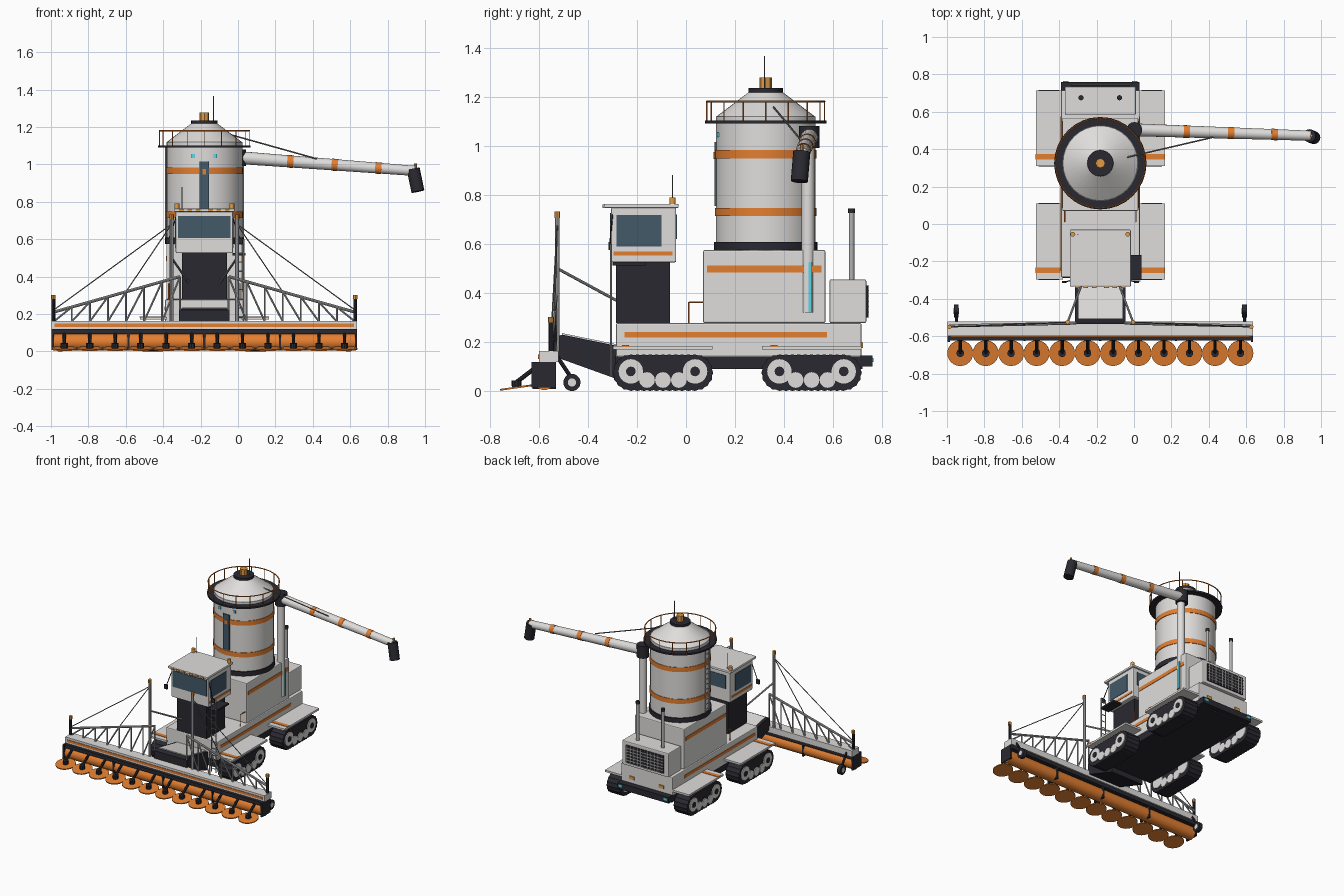
import bpy, bmesh, math
from mathutils import Matrix, Vector

old = bpy.data.objects.get("Cube")
if old:
    bpy.data.objects.remove(old)

CENTRE = -0.18  # the vehicle's own centre line; all widths below are measured from it


def material(name, r, g, b):
    m = bpy.data.materials.new(name)
    m.use_nodes = True
    m.diffuse_color = (r, g, b, 1)
    m.node_tree.nodes["Principled BSDF"].inputs["Base Color"].default_value = (r, g, b, 1)
    return m


grey = material("light grey paint", .74, .73, .715)
orange = material("orange paint", .77, .21, .03)
dark = material("dark rubber", .022, .022, .03)
glass = material("blue glass", .055, .1, .14)
cyan = material("cyan light", .1, .66, .8)
steel = material("steel", .45, .45, .45)
cable = material("cable grey", .2, .2, .2)
amber = material("amber light", .75, .33, .06)
smooth = []


def box(x0, x1, y0, y1, z0, z1):
    def add(bm):
        size = Matrix.Diagonal((x1 - x0, y1 - y0, z1 - z0, 1))
        mid = Matrix.Translation(((x0 + x1) / 2, (y0 + y1) / 2, (z0 + z1) / 2))
        bmesh.ops.create_cube(bm, size=1, matrix=mid @ size)
    return add


def rod(p, q, r, r2=None, sides=8):
    def add(bm):
        a, b = Vector(p), Vector(q)
        turn = (b - a).to_track_quat('Z', 'Y').to_matrix().to_4x4()
        bmesh.ops.create_cone(bm, cap_ends=True, segments=sides, radius1=r,
                              radius2=r if r2 is None else r2, depth=(b - a).length,
                              matrix=Matrix.Translation((a + b) / 2) @ turn)
    return add


def prism(profile, x0, x1):
    """Side profile of (y, z) points pulled across the width."""
    def add(bm):
        face = bm.faces.new([bm.verts.new((x0, y, z)) for y, z in profile])
        new = bmesh.ops.extrude_face_region(bm, geom=[face])["geom"]
        bmesh.ops.translate(bm, vec=(x1 - x0, 0, 0),
                            verts=[v for v in new if isinstance(v, bmesh.types.BMVert)])
    return add


def part(name, mat, *shapes, mirror=False, bevel=0):
    bm = bmesh.new()
    for s in shapes:
        s(bm)
    if mirror:
        copy = bmesh.ops.duplicate(bm, geom=bm.verts[:] + bm.edges[:] + bm.faces[:])["geom"]
        bmesh.ops.scale(bm, vec=(-1, 1, 1), verts=[v for v in copy if isinstance(v, bmesh.types.BMVert)])
    bmesh.ops.recalc_face_normals(bm, faces=bm.faces)
    mesh = bpy.data.meshes.new(name)
    bm.to_mesh(mesh)
    bm.free()
    mesh.materials.append(mat)
    ob = bpy.data.objects.new(name, mesh)
    ob.location.x = CENTRE
    bpy.context.collection.objects.link(ob)
    if bevel:
        mod = ob.modifiers.new("soft edges", 'BEVEL')
        mod.width, mod.segments = bevel, 2
    else:
        smooth.append(ob)


def ladder(name, mat, x0, x1, y0, y1, z0, z1, steps):
    rails = [rod((x, y, z0), (x, y, z1), .004) for x, y in ((x0, y0), (x1, y1))]
    gap = (z1 - z0) / steps
    rungs = [rod((x0, y0, z0 + gap * (i + .5)), (x1, y1, z0 + gap * (i + .5)), .003) for i in range(steps)]
    part(name, mat, *rails, *rungs)


# Chassis, body and engine housing
part("underframe", dark, box(-.205, .205, -.29, .72, .09, .14), box(-.21, .21, .71, .76, .1, .145))
part("chassis", grey, box(-.21, .21, -.285, .715, .14, .277), bevel=.006)
part("chassis_stripe", orange, box(.209, .213, -.25, .575, .218, .24), mirror=True)
part("body", grey, box(-.203, .203, .07, .568, .277, .575), bevel=.006)
part("body_stripe", orange, box(.202, .206, .085, .552, .484, .511), mirror=True)
part("engine_housing", grey, box(-.19, .19, .585, .735, .277, .455), bevel=.006)
part("grille", dark, box(-.155, .155, .73, .742, .3, .43))
part("grille_bars", grey, *[box(-.155, .155, .74, .747, .32 + .022 * i, .324 + .022 * i) for i in range(5)],
     *[box(-.14 + .028 * i, -.137 + .028 * i, .74, .747, .3, .43) for i in range(11)])
part("tail_lights", amber, box(.1, .14, .714, .722, .175, .197), mirror=True)
part("rear_markers", cyan, box(.17, .2, .757, .764, .118, .135), mirror=True)
part("exhausts", steel, rod((.103, .675, .45), (.103, .675, .73), .011, sides=12), mirror=True)
part("exhaust_caps", dark, rod((.103, .675, .725), (.103, .675, .745), .014, sides=12), mirror=True)
part("deck_rails", orange, rod((.19, .012, .277), (.19, .012, .362), .003),
     rod((.19, .012, .362), (.19, .07, .362), .003), mirror=True)


# Four track units with fenders
def track_outline(cy, half, r):
    pts, n = [], 16
    for side in (1, -1):
        for i in range(n + 1):
            a = side * math.pi / 2 - math.pi * i / n
            rr = r - (.004 if i % 2 else 0)
            pts.append((cy + side * half + rr * math.cos(a), r + rr * math.sin(a)))
        for i in range(1, 20):
            edge = (.004 if i % 2 else 0)
            pts.append((cy + side * half * (1 - i / 10), edge if side > 0 else 2 * r - edge))
    return pts


for label, cy in (("front", -.094), ("rear", .512)):
    part(label + "_tracks", dark, prism(track_outline(cy, .13, .075), .22, .33), mirror=True)
    wheels = [(cy + s * .131, .08, .05) for s in (1, -1)] + [(cy + s * .065, .045, .032) for s in (-1, 0, 1)]
    part(label + "_wheels", grey, *[rod((.215, y, z), (.336, y, z), r, sides=20) for y, z, r in wheels], mirror=True)
    part(label + "_hubs", dark, *[rod((.3, y, z), (.34, y, z), .02, sides=12)
                                  for y, z, r in wheels[:2]], mirror=True)
    part(label + "_fenders", grey, box(.2, .345, cy - .203, cy + .203, .17, .184), mirror=True)
    part(label + "_fender_stripes", orange, box(.212, .346, cy - .167, cy - .138, .18, .187), mirror=True)

# Cab
part("cab_base", dark, box(-.12, .12, -.285, -.065, .277, .527))
part("cab", grey, box(-.153, .153, -.305, -.04, .525, .75), bevel=.006)
part("cab_roof", grey, box(-.163, .163, -.335, -.03, .746, .763), bevel=.005)
part("cab_windows", glass, box(-.14, .14, -.309, -.3, .605, .725), box(-.12, .12, -.045, -.037, .62, .72),
     box(.15, .156, -.283, -.1, .59, .718), box(-.156, -.15, -.283, -.1, .59, .718))
part("cab_stripe", orange, box(.15, .156, -.295, -.055, .553, .568), mirror=True)
part("cab_lamps", amber, *[box(.02 + .045 * i, .045 + .045 * i, -.341, -.334, .747, .76) for i in range(3)], mirror=True)
part("cab_beacons", amber, rod((.147, -.055, .76), (.147, -.055, .79), .013, sides=12), mirror=True)
part("cab_antenna", cable, rod((-.12, -.055, .76), (-.12, -.055, .88), .003))
part("mirrors", dark, box(.18, .206, -.315, -.305, .575, .607), rod((.15, -.3, .72), (.19, -.31, .6), .003), mirror=True)
part("cab_step", dark, box(.15, .22, -.3, -.165, .512, .525))
ladder("cab_ladder", steel, .175, .212, -.305, -.305, .06, .6, 11)


# Storage silo
def drum(z0, z1, r, r2=None):
    return rod((0, .325, z0), (0, .325, z1), r, r2, 32)


part("silo", grey, drum(.57, 1.12, .203))
part("silo_roof", grey, drum(1.12, 1.218, .2, .07))
part("silo_base_ring", dark, drum(.573, .608, .211))
part("silo_bands", orange, drum(.713, .747, .207), drum(.948, .982, .207))
part("silo_walkway", dark, drum(1.09, 1.102, .247))
part("silo_cap", dark, drum(1.215, 1.235, .07))
part("silo_vent", amber, rod((0, .325, 1.23), (0, .325, 1.278), .026, sides=8))
part("silo_antenna", cable, rod((.05, .32, 1.2), (.05, .32, 1.365), .003))
ring = [(.24 * math.cos(a), .325 + .24 * math.sin(a)) for a in [math.tau * i / 32 for i in range(32)]]
part("walkway_handrail", orange, *[rod((*ring[i - 1], 1.18), (*ring[i], 1.18), .004, sides=6) for i in range(32)])
part("walkway_posts", orange, *[rod((*p, 1.1), (*p, 1.18), .0025, sides=6) for p in ring[::2]])
part("silo_sight_glass", glass, box(-.026, .026, .116, .13, .755, 1.015))
part("silo_sight_mark", orange, box(-.01, .01, .113, .12, .945, .975))
part("silo_lights", cyan, box(.05, .068, .126, .14, 1.035, 1.055), mirror=True)
ladder("silo_ladder", steel, -.207, -.207, .28, .325, .61, 1.09, 13)

# Unloading auger
start, end = Vector((.2, .503, 1.035)), Vector((1.125, .472, .965))
part("auger_riser", grey, rod((.185, .497, .32), (.185, .497, 1), .027, sides=16))
part("auger_light_strip", cyan, box(.2, .214, .5, .513, .32, .525))
part("auger_elbow", dark, rod((.182, .503, .99), (.182, .503, 1.08), .042, sides=16))
part("auger_tube", grey, rod(start, end, .034, .027, 16))
part("auger_bands", orange, *[rod(start.lerp(end, t - .018), start.lerp(end, t + .018), .0355 - .006 * t, sides=16)
                              for t in (.282, .538, .79)])
part("auger_spout", dark, rod((1.117, .472, .975), (1.142, .462, .855), .035, sides=16))
part("auger_beacon", amber, rod((1.128, .472, .98), (1.128, .472, 1.005), .008))
part("auger_stay", cable, rod((.135, .355, 1.16), (.6, .463, 1.03), .004))

# Feeder between the chassis and the header
part("feeder", dark, prism([(-.535, .14), (-.535, .22), (-.505, .23), (-.285, .185), (-.285, .05)], -.135, .135))
part("feeder_cover", grey, prism([(-.505, .23), (-.505, .236), (-.285, .191), (-.285, .185)], -.118, .118))

# Header beam, drum and discs
HALF = .817
part("header_beam", grey, box(-HALF, HALF, -.6, -.52, .118, .163))
part("header_stripe", orange, box(-.8, .8, -.604, -.597, .131, .148))
part("header_rail", dark, box(-HALF, HALF, -.622, -.53, .093, .119))
part("header_drum", orange, rod((-.81, -.578, .05), (.81, -.578, .05), .046, sides=24))
part("header_brackets", dark, *[box(x - .006, x + .006, -.626, -.53, .008, .1) for x in (-.405, 0, .405)],
     box(.805, HALF, -.63, -.53, .014, .118), box(-HALF, -.805, -.63, -.53, .014, .118))
columns = [(i - 5.5) * .1362 for i in range(12)]
part("cutting_discs", orange, *[rod((x, -.69, .011), (x, -.691, .018), .069, sides=24) for x in columns])
part("disc_hubs", dark, *[rod((x, -.69, .016), (x, -.692, .044), .02, sides=10) for x in columns],
     *[rod((x, -.69, .037), (x, -.61, .098), .009) for x in columns])
part("gauge_tyres", dark, rod((.757, -.465, .035), (.783, -.465, .035), .035, sides=20),
     rod((.77, -.525, .14), (.77, -.465, .05), .008), mirror=True)
part("gauge_hubs", grey, rod((.755, -.465, .035), (.785, -.465, .035), .017, sides=12), mirror=True)
part("end_posts", dark, rod((.807, -.55, .16), (.807, -.55, .285), .01), mirror=True)
part("end_post_lights", amber, rod((.807, -.55, .28), (.807, -.55, .302), .012), mirror=True)

# Truss wings, masts and stays
inner, outer, BAYS = Vector((.13, -.53, .4)), Vector((.805, -.545, .21)), 7
top = [inner.lerp(outer, i / BAYS) for i in range(BAYS + 1)]
foot = [Vector((p.x, p.y, .16)) for p in top]
part("truss_chords", steel, rod(inner, outer, .008), mirror=True)
part("truss_web", steel, *[rod(foot[i], top[i], .005) for i in range(BAYS)],
     *[rod(top[i], foot[i + 1], .005) for i in range(BAYS)], mirror=True)
mast = (.175, -.525)
part("masts", steel, rod((*mast, .16), (*mast, .71), .01), mirror=True)
part("mast_lights", amber, rod((*mast, .705), (*mast, .732), .012), mirror=True)
part("mast_stays", cable, rod((*mast, .68), (.807, -.55, .22), .003), rod((*mast, .68), top[3], .003), mirror=True)
part("mast_struts", steel, rod((*mast, .5), (.085, -.285, .37), .006), mirror=True)

# Smooth the round parts while keeping hard edges
bpy.ops.object.select_all(action='DESELECT')
for ob in smooth:
    ob.select_set(True)
bpy.context.view_layer.objects.active = smooth[0]
bpy.ops.object.shade_smooth_by_angle(angle=math.radians(35))
